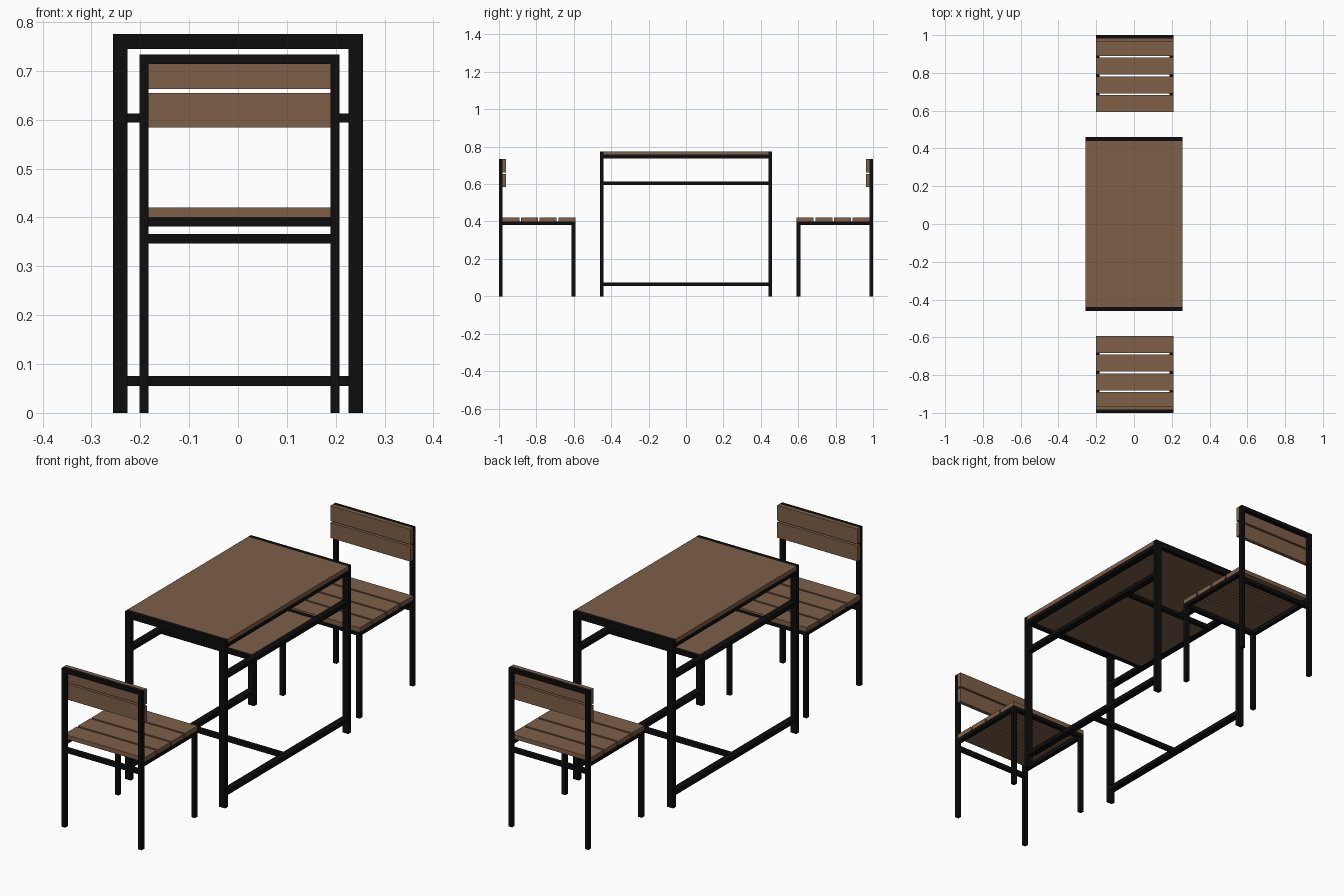
import bpy, bmesh

if "Cube" in bpy.data.objects:
    bpy.data.objects.remove(bpy.data.objects["Cube"])


def material(name, rgb):
    m = bpy.data.materials.new(name)
    m.diffuse_color = (*rgb, 1.0)
    m.use_nodes = True
    m.node_tree.nodes["Principled BSDF"].inputs["Base Color"].default_value = m.diffuse_color
    return m


WOOD = material("brown wood", (0.21, 0.115, 0.065))
METAL = material("black metal", (0.004, 0.004, 0.004))


def box(name, x, y, z, mat):
    """Axis-aligned box from (min, max) ranges."""
    me = bpy.data.meshes.new(name)
    bm = bmesh.new()
    bmesh.ops.create_cube(bm, size=1.0)
    for v in bm.verts:
        for i, (a, b) in enumerate((x, y, z)):
            v.co[i] = a if v.co[i] < 0 else b
    bmesh.ops.recalc_face_normals(bm, faces=bm.faces)
    bm.to_mesh(me)
    bm.free()
    me.materials.append(mat)
    ob = bpy.data.objects.new(name, me)
    bpy.context.collection.objects.link(ob)
    return ob


def span(a, b, s=1):
    return (min(a * s, b * s), max(a * s, b * s))


# ---- Table ----
HX, HY, TOP = 0.256, 0.46, 0.775
LEG, T = 0.03, 0.02

box("table_top", (-HX, HX), (-HY + T, HY - T), (0.757, TOP), WOOD)

for s, end in ((-1, "front"), (1, "back")):
    y = span(HY - T, HY, s)
    # end frame: two legs and a top bar
    box(f"table_{end}_top_bar", (-HX + LEG, HX - LEG), y, (TOP - LEG, TOP), METAL)
    for sx, side in ((-1, "left"), (1, "right")):
        box(f"table_{end}_{side}_leg", span(HX - LEG, HX, sx), y, (0, TOP), METAL)
    # crossbar holding the shelf
    box(f"shelf_{end}_crossbar", (-HX + LEG, HX - LEG), span(0.22, 0.24, s),
        (0.594, 0.613), METAL)

# long side rails
for sx, side in ((-1, "left"), (1, "right")):
    for part, z in (("upper_rail", (0.738, 0.757)), ("shelf_rail", (0.594, 0.613)),
                    ("lower_rail", (0.055, 0.075))):
        box(f"table_{side}_{part}", span(HX - LEG, HX, sx),
            (-HY + T, HY - T), z, METAL)

box("shelf_panel", (-HX + LEG, HX - LEG), (-0.22, 0.22), (0.597, 0.612), WOOD)
box("foot_crossbar", (-HX + LEG, HX - LEG), (-0.01, 0.01), (0.055, 0.075), METAL)

# ---- Two facing chairs ----
X0, X1 = -0.202, 0.208
B = 0.019   # bar thickness
for s, who in ((-1, "front"), (1, "back")):
    n = f"{who}_chair"
    for side, x in (("left", (X0, X0 + B)), ("right", (X1 - B, X1))):
        box(f"{n}_{side}_back_post", x, span(1.0 - B, 1.0, s), (0, 0.733), METAL)
        box(f"{n}_{side}_front_leg", x, span(0.592, 0.592 + B, s), (0, 0.40), METAL)
        box(f"{n}_{side}_seat_bar", x, span(0.592 + B, 1.0 - B, s), (0.381, 0.40), METAL)
    inner = (X0 + B, X1 - B)
    box(f"{n}_back_top_bar", inner, span(1.0 - B, 1.0, s), (0.714, 0.733), METAL)
    box(f"{n}_back_lower_bar", inner, span(1.0 - B, 1.0, s), (0.347, 0.366), METAL)
    box(f"{n}_front_seat_bar", inner, span(0.592, 0.592 + B, s), (0.381, 0.40), METAL)
    # seat slats
    for i in range(4):
        a = 0.592 + i * 0.0995
        box(f"{n}_seat_slat_{i + 1}", (X0, X1), span(a, a + 0.0905, s), (0.40, 0.42), WOOD)
    # backrest slats in front of the posts
    for i, z in enumerate(((0.584, 0.655), (0.663, 0.733))):
        box(f"{n}_back_slat_{i + 1}", (X0, X1), span(0.963, 1.0 - B, s), z, WOOD)
